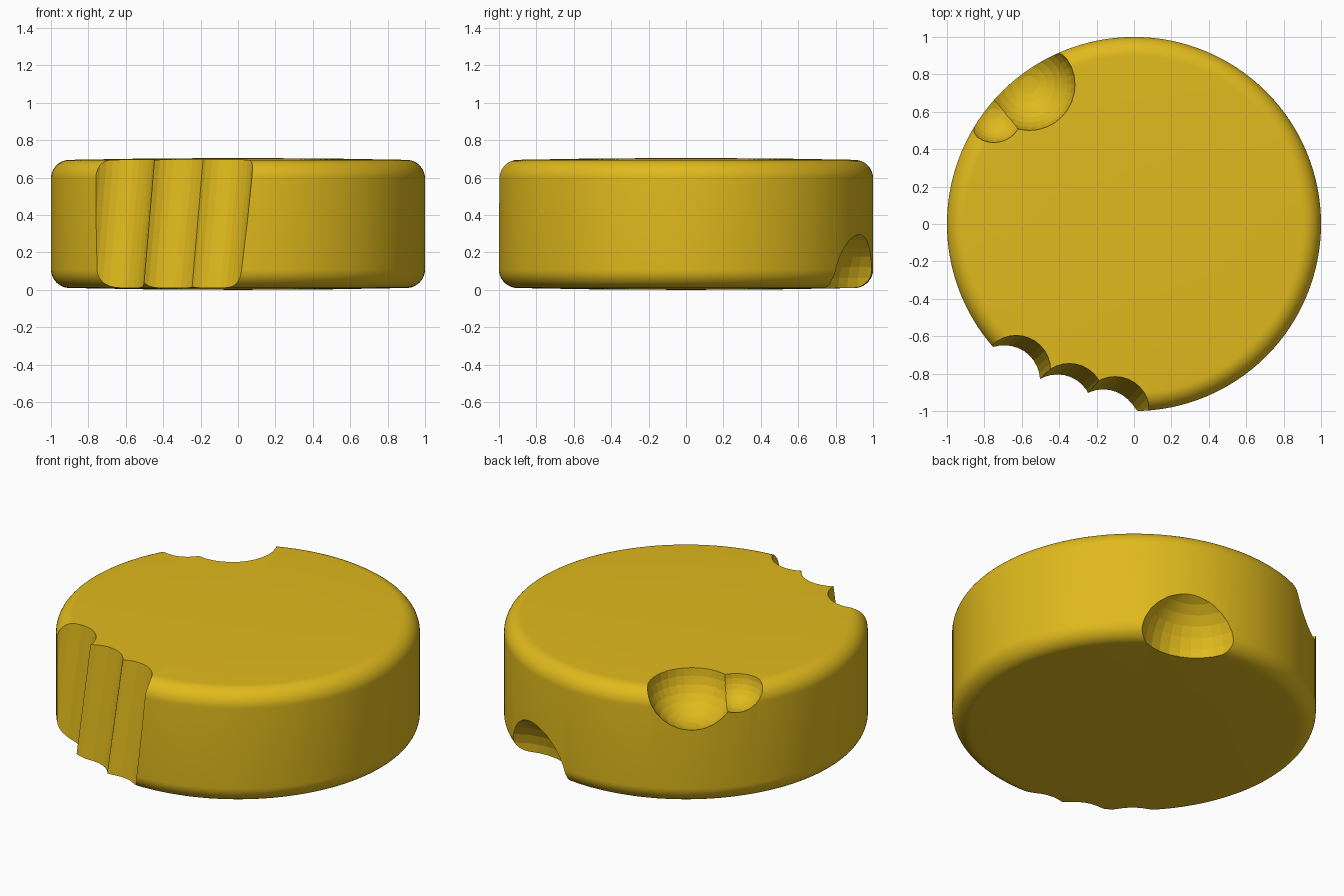
import bpy, bmesh, math
from mathutils import Vector

if "Cube" in bpy.data.objects:
    bpy.data.objects.remove(bpy.data.objects["Cube"])

mat = bpy.data.materials.new("yellow_rind")
mat.diffuse_color = (0.75, 0.49, 0.012, 1)
mat.use_nodes = True
mat.node_tree.nodes["Principled BSDF"].inputs["Base Color"].default_value = mat.diffuse_color


def make_object(name, bm):
    bmesh.ops.recalc_face_normals(bm, faces=bm.faces)
    mesh = bpy.data.meshes.new(name)
    bm.to_mesh(mesh)
    bm.free()
    mesh.materials.append(mat)
    obj = bpy.data.objects.new(name, mesh)
    bpy.context.collection.objects.link(obj)
    return obj


# Rounded, very slightly domed wheel: spin a half profile
HEIGHT, FILLET, RIM, STEPS, SIDES = 0.705, 0.1, 0.01, 12, 128
half = [(0, 0), (0.5, 0.003)]
for i in range(STEPS + 1):
    a = math.pi / 2 * i / STEPS
    half.append((1 - FILLET + FILLET * math.sin(a), RIM + FILLET * (1 - math.cos(a))))
profile = half + [(r, HEIGHT - z) for r, z in reversed(half)]
bm = bmesh.new()
verts = [bm.verts.new((r, 0, z)) for r, z in profile]
edges = [bm.edges.new(p) for p in zip(verts, verts[1:])]
bmesh.ops.spin(bm, geom=verts + edges, cent=(0, 0, 0), axis=(0, 0, 1),
               angle=math.tau, steps=SIDES, use_duplicate=False)
bmesh.ops.remove_doubles(bm, verts=bm.verts, dist=1e-5)
wheel = make_object("wheel", bm)


def ball_cutter(name, centre, radius):
    bm = bmesh.new()
    bmesh.ops.create_uvsphere(bm, u_segments=32, v_segments=16, radius=radius)
    bmesh.ops.translate(bm, verts=bm.verts, vec=centre)
    return make_object(name, bm)


def slanted_cutter(name, low, high, radius):
    # Cylinder sheared between two horizontal circles, extended past both faces
    bm = bmesh.new()
    low, high = Vector((*low, 0)), Vector((*high, HEIGHT))
    axis = high - low
    rings = []
    for t in (-0.2, 1.2):
        c = low + axis * t
        rings.append([bm.verts.new(c + Vector((radius * math.cos(k * math.tau / 32),
                                               radius * math.sin(k * math.tau / 32), 0)))
                      for k in range(32)])
    for k in range(32):
        n = (k + 1) % 32
        bm.faces.new((rings[0][k], rings[0][n], rings[1][n], rings[1][k]))
    bm.faces.new(rings[0][::-1])
    bm.faces.new(rings[1])
    return make_object(name, bm)


# Front bite (three tooth grooves), top edge scoops, bottom edge scoop
cutters = [
    slanted_cutter("tooth_cut_1", (-0.69, -0.835), (-0.63, -0.78), 0.185),
    slanted_cutter("tooth_cut_2", (-0.41, -0.99), (-0.345, -0.93), 0.185),
    slanted_cutter("tooth_cut_3", (-0.165, -1.07), (-0.10, -1.0), 0.185),
    ball_cutter("large_top_scoop", (-0.56, 0.745, 0.70), 0.245),
    ball_cutter("small_top_scoop", (-0.75, 0.59, 0.70), 0.155),
    ball_cutter("bottom_scoop", (0.42, 1.04, 0.0), 0.32),
]
bpy.context.view_layer.objects.active = wheel
wheel.select_set(True)
for cutter in cutters:
    mod = wheel.modifiers.new(cutter.name, 'BOOLEAN')
    mod.operation, mod.solver, mod.object = 'DIFFERENCE', 'EXACT', cutter
    bpy.ops.object.modifier_apply(modifier=mod.name)
for cutter in cutters:
    bpy.data.objects.remove(cutter)

# Smooth rind, faceted bite marks
bpy.ops.object.shade_smooth_by_angle(angle=math.radians(9))
